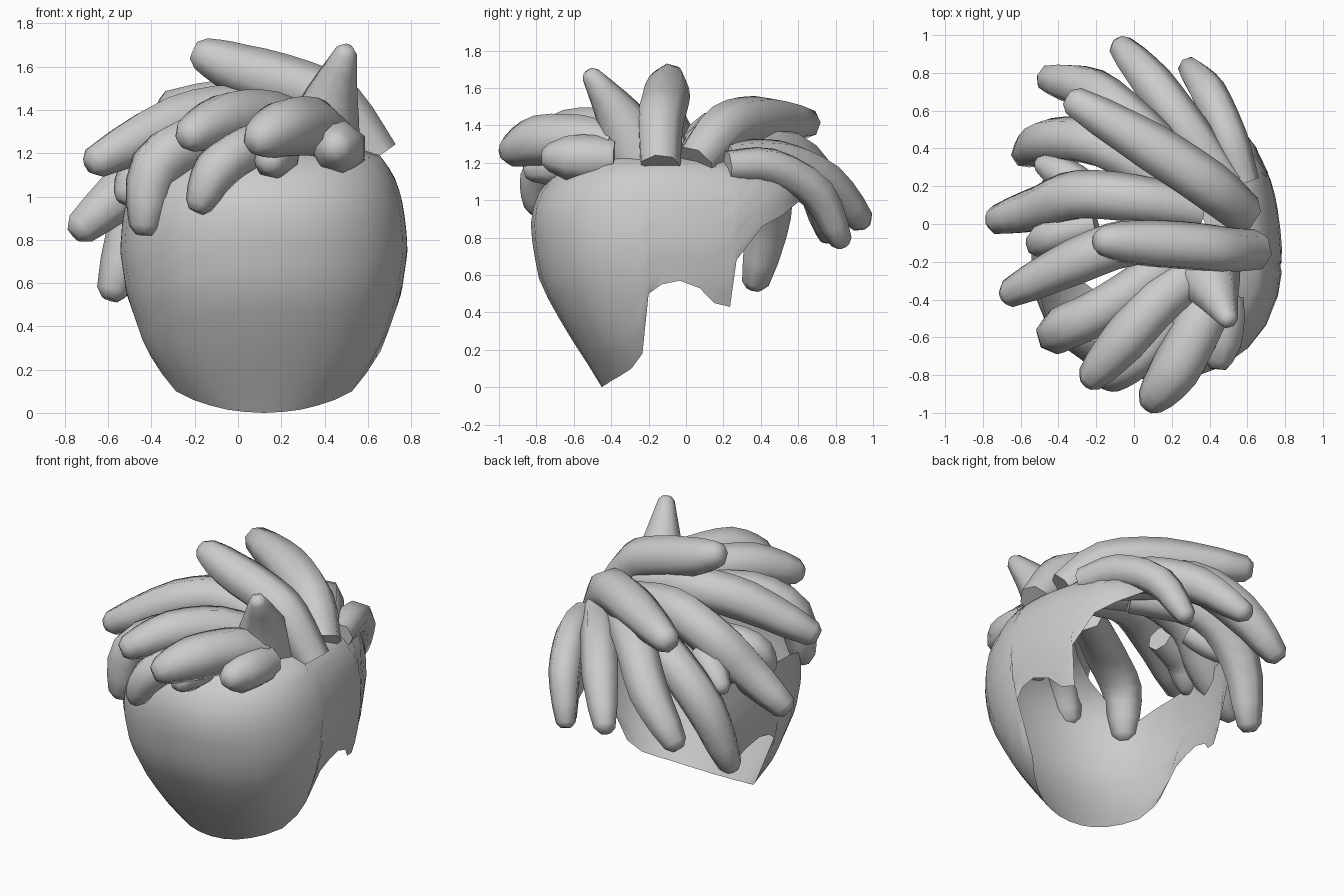
import bpy, bmesh, math
from mathutils import Vector

cube = bpy.data.objects.get("Cube")
if cube:
    bpy.data.objects.remove(cube, do_unlink=True)

grey = bpy.data.materials.new("plain grey")
grey.use_nodes = True
grey.diffuse_color = (0.6, 0.6, 0.6, 1)
grey.node_tree.nodes["Principled BSDF"].inputs["Base Color"].default_value = (0.6, 0.6, 0.6, 1)


def finish(name, bm, angle):
    bmesh.ops.recalc_face_normals(bm, faces=bm.faces)
    mesh = bpy.data.meshes.new(name)
    bm.to_mesh(mesh)
    bm.free()
    mesh.materials.append(grey)
    obj = bpy.data.objects.new(name, mesh)
    bpy.context.collection.objects.link(obj)
    bpy.ops.object.select_all(action='DESELECT')
    obj.select_set(True)
    bpy.context.view_layer.objects.active = obj
    bpy.ops.object.shade_smooth_by_angle(angle=math.radians(angle))
    return obj


def lerp_table(table, t):
    for (a, *va), (b, *vb) in zip(table, table[1:]):
        if t <= b:
            f = max(0, (t - a) / (b - a))
            return [p + (q - p) * f for p, q in zip(va, vb)]
    return table[-1][1:]


# Face shell: height -> half width, depth to the front, depth to the back
PROFILE = [(0, .30, .25, .8), (.1, .42, .31, .8), (.3, .55, .44, .8),
           (.55, .635, .58, .8), (.75, .665, .62, .8), (.88, .655, .63, .82),
           (1.0, .635, .61, .84), (1.1, .6, .55, .8), (1.2, .53, .41, .62),
           (1.26, .3, .22, .32)]
# Angle from the front -> lower rim height (jaw, ear notch, sideburn, nape)
RIM = [(0, 0), (15, .005), (30, .015), (45, .035), (60, .06), (75, .1), (86, .18),
       (90, .5), (95, .55), (102, .57), (110, .53), (116, .45), (123, .43),
       (126, .68), (138, .86), (150, .92), (165, 1.0), (180, 1.06)]
# Angle from the front -> upper edge on the right side, open under the locks
RIGHT_TOP = [(0, 1.26), (15, 1.22), (30, 1.15), (45, 1.05), (60, .92), (75, .98), (90, 1.0)]
CENTRE_X, CENTRE_Y, TOP, ROWS = .12, -.2, 1.26, 14


def shell_point(angle, z):
    half, front, back = lerp_table(PROFILE, z)
    s, c = math.sin(math.radians(angle)), math.cos(math.radians(angle))
    if c > 0:
        return Vector((half * s ** .9, CENTRE_Y - front * c ** .9, z))
    return Vector((half * abs(s) ** .55, CENTRE_Y - back * c, z))


def build_shell():
    bm = bmesh.new()
    columns = [(a, z, lerp_table(RIGHT_TOP, a)[0], -1) for a, z in RIM[:0:-1] if a < 140]
    columns += [(a, z, TOP, 1) for a, z in RIM]
    grid = []
    for angle, low, top, side in columns:
        col = []
        for i in range(ROWS + 1):
            t = 1 - (1 - i / ROWS) ** 1.4
            p = shell_point(angle, low + (top - low) * t)
            col.append(bm.verts.new((CENTRE_X + side * p.x, p.y, p.z)))
        grid.append(col)
    for a, b in zip(grid, grid[1:]):
        for i in range(ROWS):
            bm.faces.new((a[i], b[i], b[i + 1], a[i + 1]))
    finish("face_shell", bm, 60)


def spline(pts, steps):
    pts = [Vector(p) for p in pts]
    ext = [2 * pts[0] - pts[1]] + pts + [2 * pts[-1] - pts[-2]]
    out = []
    for k in range(len(pts) - 1):
        a, b, c, d = ext[k:k + 4]
        for i in range(steps):
            t = i / steps
            out.append(.5 * (2 * b + (c - a) * t + (2 * a - 5 * b + 4 * c - d) * t * t
                             + (3 * b - a - 3 * c + d) * t ** 3))
    return out + [pts[-1]]


LOCK = [(0, .85), (.3, 1), (.65, 1), (.87, .82), (1, .6)]
SPIKE = [(0, 1.1), (.4, .85), (1, .3)]


# Tapered hair lock along a path, with a blunt tip
def lock(name, radius, *pts, taper=LOCK, sides=7):
    path = spline(pts, 3 if len(pts) > 2 else 4)
    last = len(path) - 1
    widths = [radius * lerp_table(taper, i / last)[0] for i in range(last + 1)]
    tip_dir = (path[-1] - path[-2]).normalized()
    path.append(path[-1] + tip_dir * widths[-1] * .5)
    widths.append(widths[-1] * .55)
    bm = bmesh.new()
    rings = []
    for i, (p, w) in enumerate(zip(path, widths)):
        d = (path[min(i + 1, len(path) - 1)] - path[max(i - 1, 0)]).normalized()
        ref = Vector((0, 0, 1)) if abs(d.z) < .93 else Vector((0, 1, 0))
        if rings:
            ref = up
        u = d.cross(ref).normalized()
        up = u.cross(d)
        rings.append([bm.verts.new(p + w * (u * math.cos(a) + up * math.sin(a)))
                      for a in (math.tau * k / sides for k in range(sides))])
    for r, s in zip(rings, rings[1:]):
        for k in range(sides):
            j = (k + 1) % sides
            bm.faces.new((r[k], r[j], s[j], s[k]))
    bm.faces.new(rings[0])
    bm.faces.new(rings[-1])
    finish(name, bm, 55)


build_shell()

# Raised locks on the crown
lock("crown_lock", .13, (.64, -.14, 1.18), (.47, -.14, 1.41), (.3, -.12, 1.5),
     (0, -.1, 1.59), (-.17, -.09, 1.66))
lock("crown_spike", .17, (.38, -.26, 1.25), (.43, -.36, 1.45), (.5, -.51, 1.67), taper=SPIKE)
lock("crown_back_lock", .135, (.58, .05, 1.2), (.4, .2, 1.38), (.1, .4, 1.43), (-.32, .65, 1.41))

# Fringe locks
lock("fringe_lock_left", .14, (.42, -.38, 1.28), (.34, -.55, 1.32), (.22, -.78, 1.32),
     (.09, -.94, 1.26))
lock("fringe_lock_middle", .13, (.4, -.2, 1.26), (.15, -.4, 1.36), (-.05, -.62, 1.36),
     (-.23, -.82, 1.28))
lock("fringe_lock_right", .125, (.2, -.2, 1.28), (-.15, -.45, 1.27), (-.38, -.56, 1.14),
     (-.43, -.6, .86))
lock("fringe_lock_low", .11, (.2, -.5, 1.26), (.03, -.7, 1.22), (-.1, -.78, 1.12),
     (-.18, -.8, .96))
lock("fringe_tuft_middle", .11, (.2, -.5, 1.23), (.15, -.83, 1.16))
lock("fringe_tuft_left", .13, (.48, -.38, 1.22), (.45, -.73, 1.23))

# Locks sweeping to the right side
lock("side_lock_front", .13, (.4, -.12, 1.32), (0, -.1, 1.39), (-.3, -.2, 1.34),
     (-.66, -.37, 1.16))
lock("side_lock_middle", .135, (.35, .07, 1.28), (0, .13, 1.34), (-.3, .15, 1.24),
     (-.5, .08, 1.05), (-.73, .02, .85))
lock("side_lock_back", .125, (.2, .2, 1.23), (-.18, .42, 1.17), (-.45, .44, .92),
     (-.58, .37, .56))
lock("side_tuft_front", .1, (-.2, 0, 1.18), (-.43, -.06, 1.13), (-.52, -.12, 1.0))
lock("side_tuft_back", .09, (-.25, .2, 1.15), (-.49, .32, 1.02))

# Locks hanging at the back
lock("back_lock_right", .125, (.35, .2, 1.26), (0, .53, 1.26), (-.23, .71, 1.06), (-.46, .77, .82))
lock("back_lock_middle", .115, (.5, .2, 1.22), (.28, .5, 1.21), (.1, .74, 1.1), (-.07, .94, .89))
lock("back_lock_left", .1, (.58, .22, 1.18), (.5, .46, 1.18), (.39, .7, 1.04), (.29, .83, .78))
